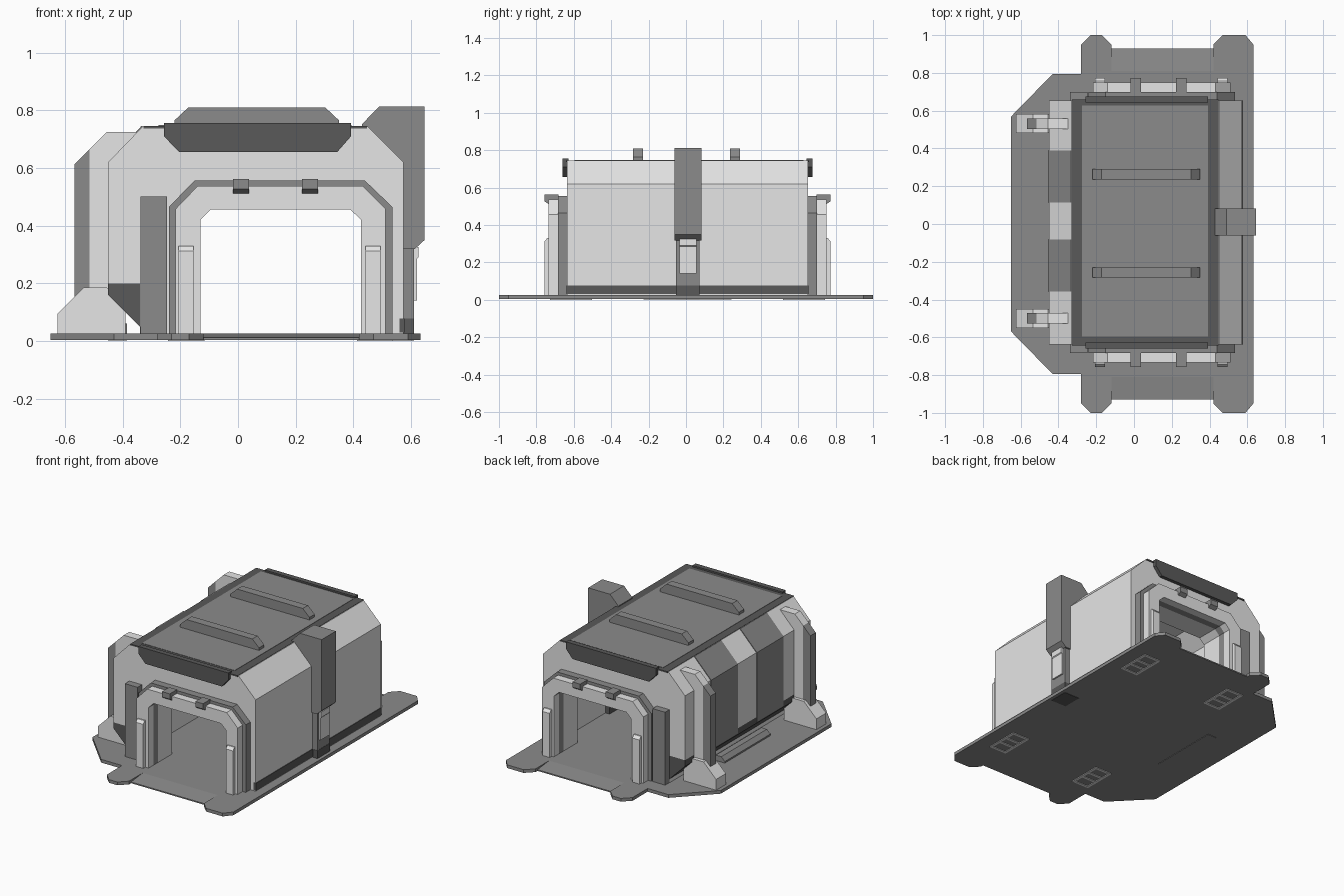
import bpy, bmesh

CY = 0.008  # y centre of the building on its base
CB = 0.016  # y centre of the left buttresses, wall panels and roof panel


def material(name, v):
    m = bpy.data.materials.new(name)
    m.diffuse_color = (v, v, v, 1)
    return m


LIGHT = material("light grey", 0.79)
MID = material("mid grey", 0.26)
DARK = material("dark grey", 0.1)


def prism(name, pts, a, b, mat, axis="y"):
    """Extrude a flat profile from a to b along an axis."""
    put = {"y": lambda p, t: (p[0], t, p[1]),
           "z": lambda p, t: (p[0], p[1], t),
           "x": lambda p, t: (t, p[0], p[1])}[axis]
    bm = bmesh.new()
    lo = [bm.verts.new(put(p, a)) for p in pts]
    hi = [bm.verts.new(put(p, b)) for p in pts]
    n = len(pts)
    bm.faces.new(lo)
    bm.faces.new(hi[::-1])
    for i in range(n):
        j = (i + 1) % n
        bm.faces.new((lo[i], hi[i], hi[j], lo[j]))
    bmesh.ops.recalc_face_normals(bm, faces=bm.faces)
    me = bpy.data.meshes.new(name)
    bm.to_mesh(me)
    bm.free()
    ob = bpy.data.objects.new(name, me)
    bpy.context.collection.objects.link(ob)
    me.materials.append(mat)
    return ob


def box(name, x0, x1, y0, y1, z0, z1, mat):
    return prism(name, [(x0, y0), (x1, y0), (x1, y1), (x0, y1)], z0, z1, mat, "z")


def cut(ob, cutter):
    cutter.hide_render = True
    cutter.hide_viewport = True
    m = ob.modifiers.new("cut", "BOOLEAN")
    m.object = cutter
    m.operation = "DIFFERENCE"
    m.solver = "EXACT"


# Base plate with lugs at both ends
half = [(0.632, 0.95), (0.59, 1.0), (0.47, 1.0), (0.42, 0.95), (0.42, 0.81),
        (-0.12, 0.81), (-0.12, 0.95), (-0.17, 1.0), (-0.23, 1.0), (-0.28, 0.95),
        (-0.28, 0.795), (-0.43, 0.795), (-0.65, 0.57)]
prism("base_plate", half + [(x, -y) for x, y in half[::-1]], 0.004, 0.025, MID, "z")

# Main shell with notch for the undercut at lower left
shell = prism("main_shell", [(0.573, 0.02), (0.573, 0.62), (0.45, 0.744), (-0.33, 0.744),
              (-0.45, 0.62), (-0.45, 0.2), (-0.34, 0.2), (-0.34, 0.02)],
              CY - 0.645, CY + 0.645, LIGHT)
prism("undercut_side", [(-0.45, 0.2), (-0.45, 0.16), (-0.34, 0.05), (-0.34, 0.2)],
      CY - 0.645, CY + 0.645, DARK)
box("right_skirt", 0.56, 0.577, CY - 0.646, CY + 0.646, 0.03, 0.078, DARK)

# Hollow interior and the passage through both doors
door = [(-0.13, 0.0), (-0.13, 0.42), (-0.095, 0.455), (0.39, 0.455), (0.427, 0.42), (0.427, 0.0)]
passage = prism("passage_cutter", door, -0.9, 0.9, LIGHT)
room = prism("room_cutter", [(-0.3, -0.01), (-0.3, 0.56), (-0.2, 0.66), (0.4, 0.66),
             (0.53, 0.56), (0.53, -0.01)], CY - 0.5, CY + 0.5, LIGHT)
cut(shell, passage)
cut(shell, room)

# Door frames in two steps
outer = [(-0.24, 0.02), (-0.24, 0.465), (-0.15, 0.556), (0.44, 0.556), (0.535, 0.465), (0.535, 0.02)]
inner = [(-0.217, 0.02), (-0.217, 0.457), (-0.14, 0.537), (0.432, 0.537), (0.512, 0.457), (0.512, 0.02)]

for s, end in ((-1, "front"), (1, "back")):
    def span(a, b, c=CY):
        return sorted((c + s * a, c + s * b))

    for nm, prof, a, b, mat in (("outer", outer, 0.645, 0.692, MID),
                                ("inner", inner, 0.692, 0.742, LIGHT)):
        arch = prism(end + "_door_frame_" + nm, prof, *span(a, b), mat)
        cut(arch, passage)
    # Door posts with sloping tops, and clips over the lintel
    for x in (-0.18, 0.468):
        prism(end + "_door_post", [(CY + s * 0.735, 0.02), (CY + s * 0.765, 0.02),
              (CY + s * 0.765, 0.312), (CY + s * 0.75, 0.33), (CY + s * 0.735, 0.33)],
              x - 0.026, x + 0.026, LIGHT, "x")
    for x in (0.01, 0.25):
        prism(end + "_lintel_clip", [(CY + s * 0.69, 0.562), (CY + s * 0.765, 0.562),
              (CY + s * 0.765, 0.527), (CY + s * 0.74, 0.51), (CY + s * 0.69, 0.51)],
              x - 0.028, x + 0.028, MID, "x")
    # Side pillar by the door
    box(end + "_side_pillar", -0.338, -0.247, *span(0.6, 0.69), 0.02, 0.5, MID)
    # Roof flap hanging over the door
    prism(end + "_roof_flap", [(-0.257, 0.756), (0.392, 0.756), (0.392, 0.71), (0.345, 0.656),
          (-0.205, 0.656), (-0.257, 0.71)], *span(0.635, 0.668), DARK)
    # Ramp down from the plate
    prism(end + "_ramp", [(s * 0.81, 0.025), (s * 0.81, 0.004), (s * 0.93, 0.004), (s * 0.93, 0.012)],
          -0.12, 0.42, MID, "x")
    # Rings on the underside
    for x in (-0.18, 0.475):
        for dx in (-0.055, 0.055):
            box("under_ring_side", x + dx - 0.008, x + dx + 0.008, *span(0.51, 0.735), 0.0, 0.01, LIGHT)
        for dy in (0.518, 0.59, 0.65, 0.727):
            box("under_ring_bar", x - 0.055, x + 0.055, *span(dy - 0.008, dy + 0.008), 0.0, 0.01, LIGHT)
    # Left buttress: light web, darker outer strip, wide foot
    y = span(0.487, 0.543, CB)
    prism(end + "_buttress_web", [(-0.515, 0.03), (-0.515, 0.665), (-0.455, 0.725), (-0.345, 0.725),
          (-0.345, 0.66), (-0.44, 0.6), (-0.44, 0.03)], *y, LIGHT)
    prism(end + "_buttress_strip", [(-0.567, 0.03), (-0.567, 0.613), (-0.515, 0.665), (-0.515, 0.03)],
          *y, MID)
    prism(end + "_buttress_foot", [(-0.625, 0.02), (-0.625, 0.095), (-0.535, 0.185), (-0.455, 0.185),
          (-0.39, 0.12), (-0.39, 0.02)], *span(0.466, 0.567, CB), LIGHT)
    # Roof rib
    prism(end + "_roof_rib", [(-0.22, 0.74), (-0.22, 0.765), (-0.172, 0.81), (0.302, 0.81),
          (0.35, 0.765), (0.35, 0.74)], *span(0.233, 0.287, 0.003), MID)
    # Panel wrapping the left wall and shoulder
    prism(end + "_left_panel", [(-0.454, 0.17), (-0.454, 0.622), (-0.334, 0.746), (-0.32, 0.74),
          (-0.44, 0.61), (-0.44, 0.17)], *span(0.098, 0.373, CB), MID)

# Roof covering: dark rim and mid panel
box("roof_rim", -0.328, 0.447, CY - 0.65, CY + 0.65, 0.737, 0.746, DARK)
box("roof_panel", -0.275, 0.393, CB - 0.612, CB + 0.612, 0.74, 0.748, MID)

# Right side unit: tall box above a narrow column with a light plate
prism("right_box", [(0.43, 0.7), (0.43, 0.752), (0.49, 0.813), (0.647, 0.813), (0.647, 0.35),
      (0.612, 0.318), (0.55, 0.318)], -0.062, 0.083, MID)
box("right_column", 0.55, 0.61, -0.053, 0.072, 0.075, 0.325, MID)
box("right_column_base", 0.5, 0.611, -0.054, 0.073, 0.002, 0.077, DARK)
prism("right_column_plate", [(0.6, 0.14), (0.62, 0.14), (0.62, 0.285), (0.625, 0.29), (0.625, 0.325),
      (0.6, 0.325)], -0.036, 0.055, LIGHT)

# Bar lying under the left overhang
prism("left_floor_bar", [(-0.45, 0.001), (-0.45, 0.035), (-0.425, 0.06), (-0.385, 0.06), (-0.385, 0.001)],
      CY - 0.235, CY + 0.235, MID)
